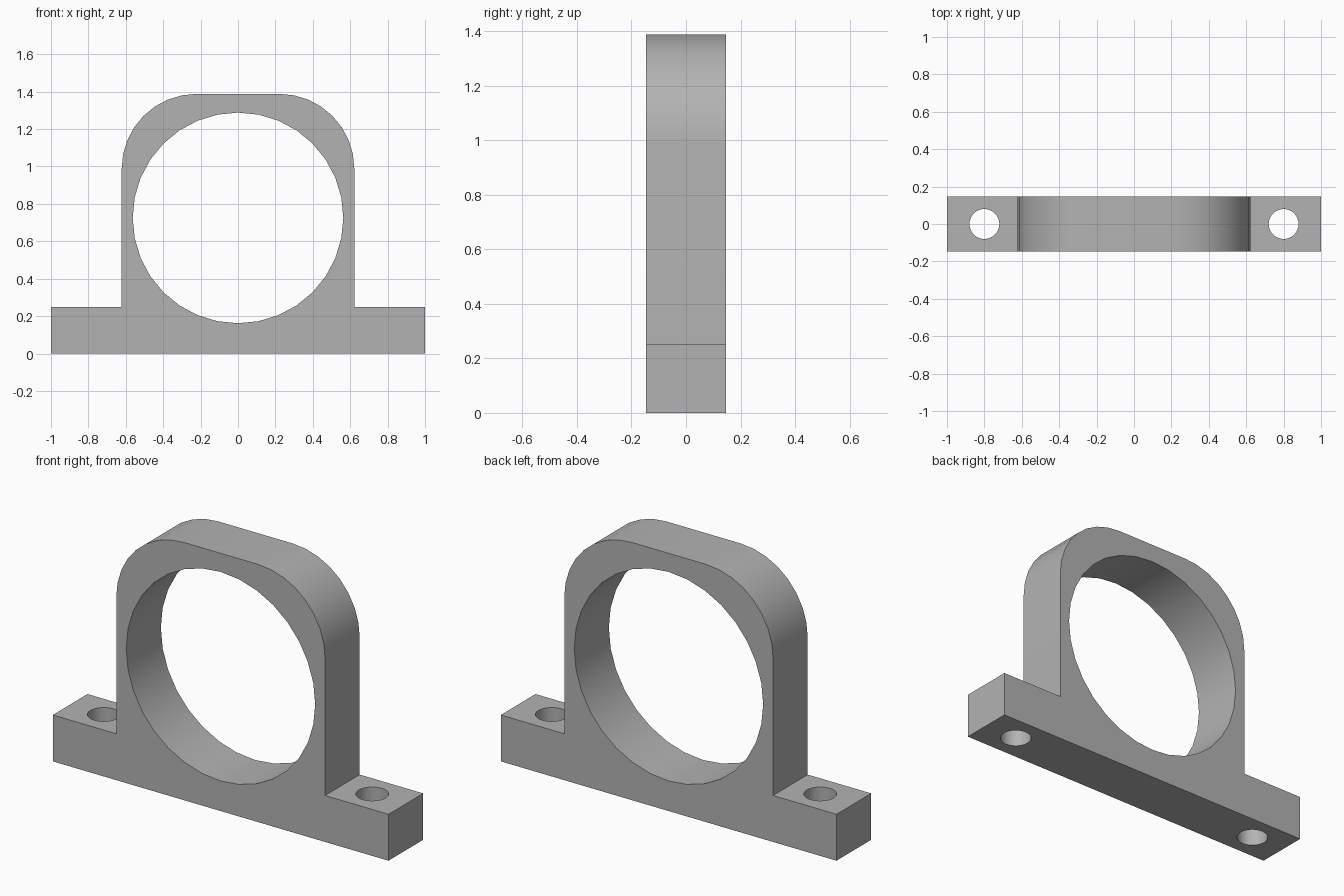
import bpy
import bmesh
from math import pi, sin, cos, radians
from mathutils import Matrix, Vector

cube = bpy.data.objects.get("Cube")
if cube:
    bpy.data.objects.remove(cube, do_unlink=True)

DEPTH = 0.295
BASE_HALF, BASE_TOP = 1.0, 0.25
BODY_HALF, BODY_TOP = 0.622, 1.388
CORNER, STEPS = 0.4, 8
BORE_RADIUS, BORE_Z = 0.563, 0.725
BOLT_RADIUS, BOLT_X = 0.08, 0.8

grey = bpy.data.materials.new("grey")
grey.use_nodes = True
colour = (0.45, 0.45, 0.45, 1)
grey.diffuse_color = colour
grey.node_tree.nodes["Principled BSDF"].inputs["Base Color"].default_value = colour


def add_object(name, bm):
    bmesh.ops.recalc_face_normals(bm, faces=bm.faces)
    mesh = bpy.data.meshes.new(name)
    bm.to_mesh(mesh)
    bm.free()
    mesh.materials.append(grey)
    obj = bpy.data.objects.new(name, mesh)
    bpy.context.collection.objects.link(obj)
    return obj


def cutter(name, radius, length, matrix):
    bm = bmesh.new()
    bmesh.ops.create_cone(bm, cap_ends=True, segments=32, radius1=radius,
                          radius2=radius, depth=length, matrix=matrix)
    obj = add_object(name, bm)
    obj.hide_render = True
    return obj


# Bracket outline: right half, then mirrored, with rounded shoulders
half = [(BASE_HALF, 0), (BASE_HALF, BASE_TOP), (BODY_HALF, BASE_TOP)]
for i in range(STEPS + 1):
    a = pi / 2 * i / STEPS
    half.append((BODY_HALF - CORNER + CORNER * cos(a),
                 BODY_TOP - CORNER + CORNER * sin(a)))
outline = half + [(-x, z) for x, z in reversed(half)]

bm = bmesh.new()
face = bm.faces.new([bm.verts.new((x, -DEPTH / 2, z)) for x, z in outline])
result = bmesh.ops.extrude_face_region(bm, geom=[face])
moved = [v for v in result["geom"] if isinstance(v, bmesh.types.BMVert)]
bmesh.ops.translate(bm, verts=moved, vec=Vector((0, DEPTH, 0)))
bracket = add_object("mounting_bracket", bm)

# Main bore and the two bolt holes
cutters = [cutter("bore_cutter", BORE_RADIUS, 1,
                  Matrix.Translation((0, 0, BORE_Z)) @ Matrix.Rotation(pi / 2, 4, "X"))]
for side, sign in (("left", 1), ("right", -1)):
    cutters.append(cutter(side + "_bolt_cutter", BOLT_RADIUS, 1,
                          Matrix.Translation((sign * BOLT_X, 0, 0))))

bpy.ops.object.select_all(action="DESELECT")
bracket.select_set(True)
bpy.context.view_layer.objects.active = bracket
for c in cutters:
    mod = bracket.modifiers.new(c.name, "BOOLEAN")
    mod.operation = "DIFFERENCE"
    mod.solver = "EXACT"
    mod.object = c
    bpy.ops.object.modifier_apply(modifier=mod.name)
    bpy.data.objects.remove(c, do_unlink=True)

bpy.ops.object.shade_smooth_by_angle(angle=radians(30))
